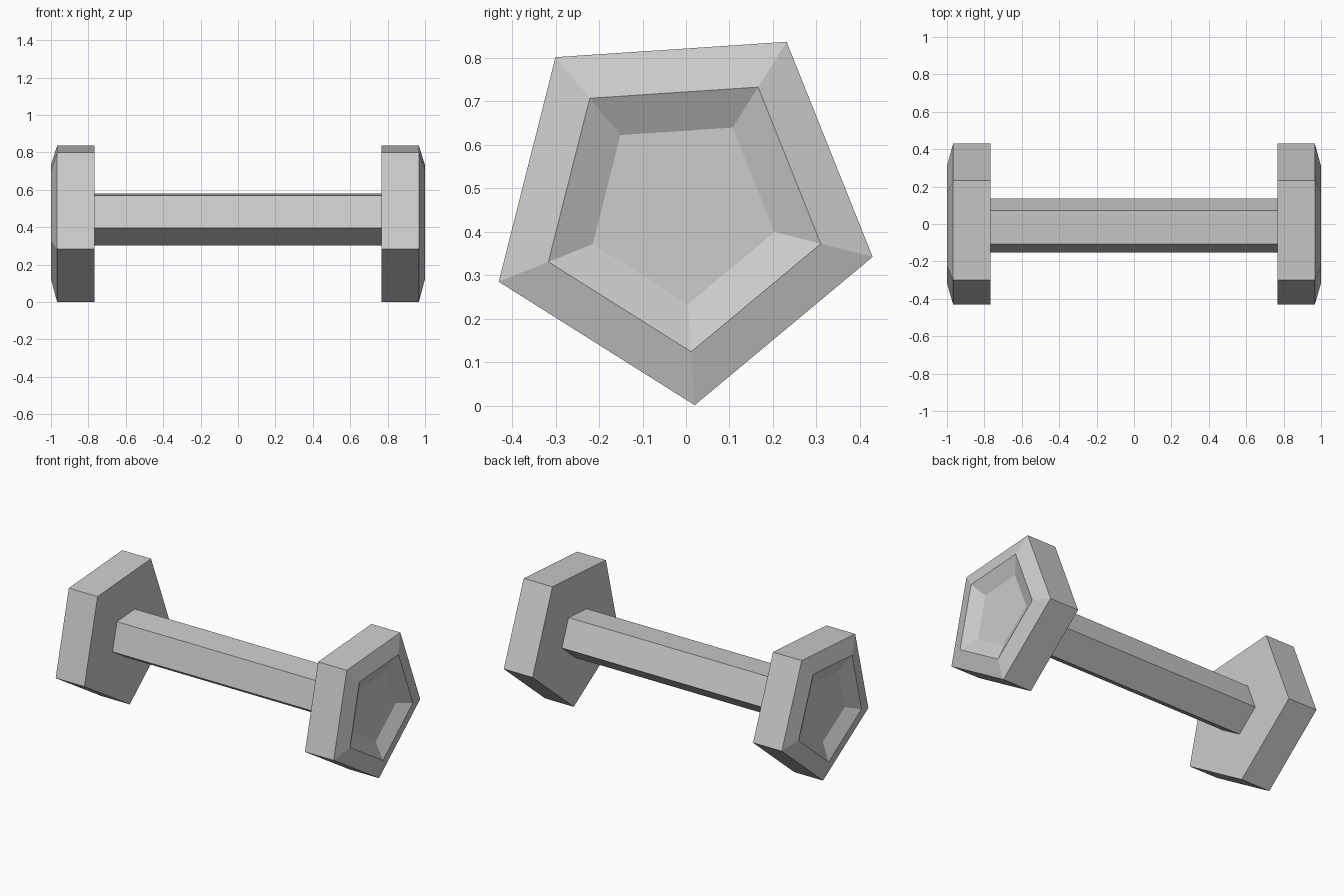
import bpy, bmesh, math

if "Cube" in bpy.data.objects:
    bpy.data.objects.remove(bpy.data.objects["Cube"])

SIDES, TURN = 5, math.radians(-86.2)     # slightly rolled pentagon
CY, CZ = -0.01, 0.453                    # shared axis of bar and weights

grey = bpy.data.materials.new("light_grey")
grey.diffuse_color = (0.604, 0.604, 0.604, 1)
grey.use_nodes = True
grey.node_tree.nodes["Principled BSDF"].inputs["Base Color"].default_value = grey.diffuse_color


def lathe_x(name, profile):
    """Closed pentagonal solid along x from (x, radius) rings."""
    bm = bmesh.new()
    rings = []
    for x, r in profile:
        angles = [TURN + math.tau * k / SIDES for k in range(SIDES)]
        rings.append([bm.verts.new((x, CY + r * math.cos(a), CZ + r * math.sin(a)))
                      for a in angles])
    for a, b in zip(rings, rings[1:]):
        for k in range(SIDES):
            j = (k + 1) % SIDES
            bm.faces.new((a[k], a[j], b[j], b[k]))
    bm.faces.new(rings[0])
    bm.faces.new(rings[-1])
    bmesh.ops.recalc_face_normals(bm, faces=bm.faces)
    mesh = bpy.data.meshes.new(name)
    bm.to_mesh(mesh)
    bm.free()
    mesh.materials.append(grey)
    obj = bpy.data.objects.new(name, mesh)
    bpy.context.collection.objects.link(obj)
    return obj


# Grip bar between the weights
lathe_x("grip_bar", [(-0.767, 0.152), (0.767, 0.152)])

# End weights: flat back, bevelled rim, sloped recess; mirrored to the other end
weights = lathe_x("end_weights", [(0.767, 0.453), (0.967, 0.453),
                                  (1.0, 0.33), (0.955, 0.22)])
weights.modifiers.new("mirror", 'MIRROR').use_axis[0] = True
